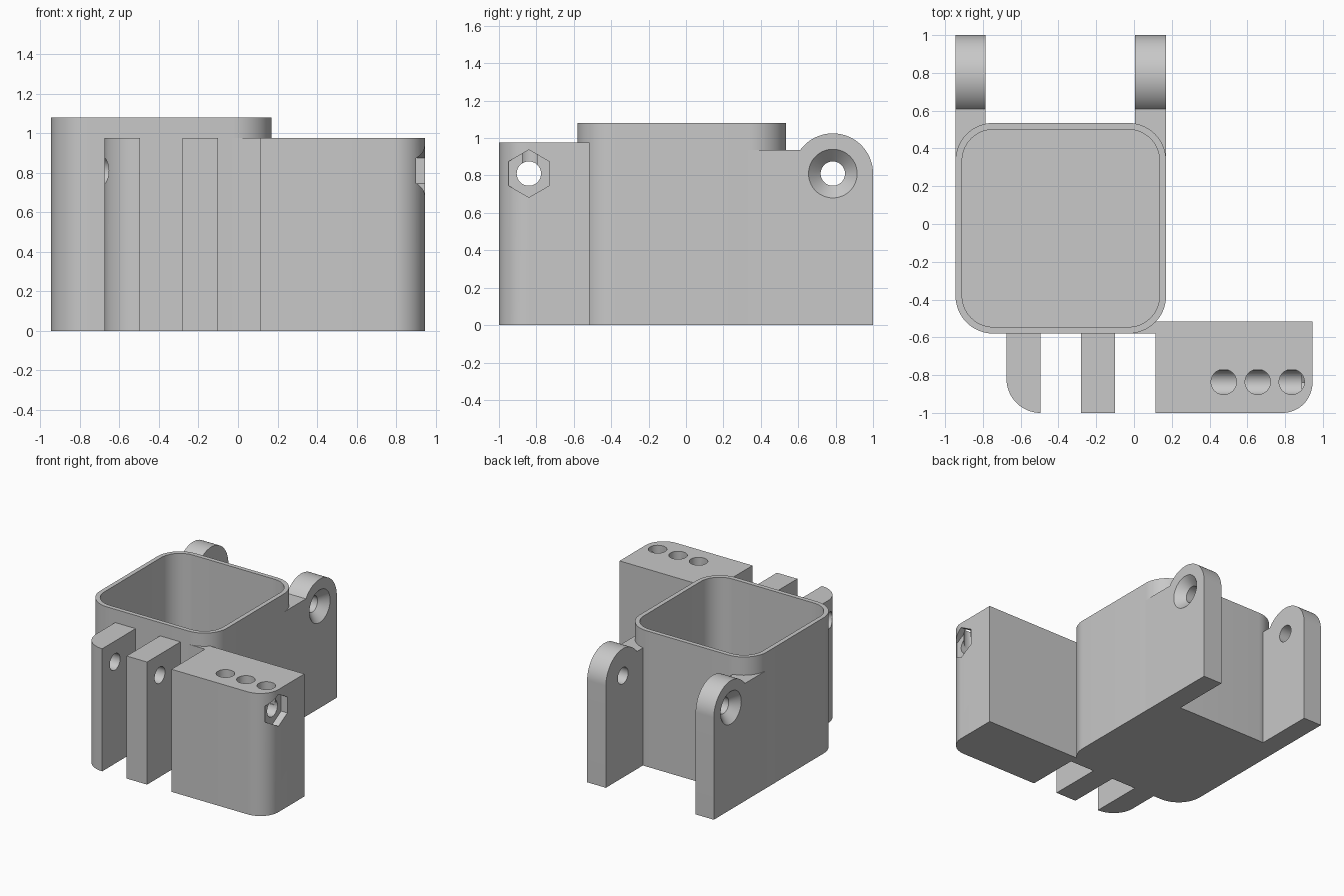
import bpy, bmesh
from math import cos, sin, radians, acos, degrees

cube = bpy.data.objects.get("Cube")
if cube:
    bpy.data.objects.remove(cube, do_unlink=True)

grey = bpy.data.materials.new("plain grey")
grey.use_nodes = True
colour = (0.58, 0.58, 0.58, 1)
grey.diffuse_color = colour
grey.node_tree.nodes["Principled BSDF"].inputs["Base Color"].default_value = colour


def arc(cx, cy, r, start, end, n=16):
    steps = [radians(start + (end - start) * i / n) for i in range(n + 1)]
    return [(cx + r * cos(a), cy + r * sin(a)) for a in steps]


def circle(cx, cy, r, n=64, start=0):
    return arc(cx, cy, r, start, start + 360, n)[:-1]


def rounded_rect(x0, x1, y0, y1, r):
    return (arc(x1 - r, y0 + r, r, -90, 0) + arc(x1 - r, y1 - r, r, 0, 90)
            + arc(x0 + r, y1 - r, r, 90, 180) + arc(x0 + r, y0 + r, r, 180, 270))


def prism(name, outline, lo, hi, axis="z", end_outline=None):
    """Solid between two outlines, along z (outline in xy) or x (outline in yz)."""
    bm = bmesh.new()
    rings = []
    for pts, w in ((outline, lo), (end_outline or outline, hi)):
        rings.append([bm.verts.new((u, v, w) if axis == "z" else (w, u, v)) for u, v in pts])
    a, b = rings
    bm.faces.new(a)
    bm.faces.new(b)
    for i in range(len(a)):
        j = (i + 1) % len(a)
        bm.faces.new((a[i], a[j], b[j], b[i]))
    bmesh.ops.recalc_face_normals(bm, faces=bm.faces)
    mesh = bpy.data.meshes.new(name)
    bm.to_mesh(mesh)
    bm.free()
    mesh.materials.append(grey)
    obj = bpy.data.objects.new(name, mesh)
    bpy.context.collection.objects.link(obj)
    return obj


def finish(obj, cutters=()):
    """Cut the part, remove the cutters and smooth the curved walls."""
    bpy.ops.object.select_all(action="DESELECT")
    obj.select_set(True)
    bpy.context.view_layer.objects.active = obj
    for cutter in cutters:
        cutter.hide_render = True
        mod = obj.modifiers.new("cut", "BOOLEAN")
        mod.operation, mod.solver, mod.object = "DIFFERENCE", "EXACT", cutter
        bpy.ops.object.modifier_apply(modifier=mod.name)
        bpy.data.objects.remove(cutter, do_unlink=True)
    bpy.ops.object.shade_smooth_by_angle(angle=radians(30))


X0, X1, Y0, Y1, R = -0.945, 0.17, -0.58, 0.535, 0.2   # cup footprint
WALL = 0.035
TOP = 0.975                                           # height of the front parts
PIN_Z, PIN_R = 0.81, 0.065
FRONT_PIN_Y, BACK_PIN_Y = -0.84, 0.785


def cup_inset(d, lo):
    return prism("cutter", rounded_rect(X0 + d, X1 - d, Y0 + d, Y1 - d, R - d), lo, 1.3)


def pin(y, lo, hi):
    return prism("cutter", circle(y, PIN_Z, PIN_R), lo, hi, "x")


# Open cup with rounded corners
cup = prism("cup", rounded_rect(X0, X1, Y0, Y1, R), 0, 1.08)
finish(cup, [cup_inset(WALL, WALL)])

# Two back arms with round lugs and countersunk pin holes
lug_r, arm_top = 0.215, 0.935
meet = 180 - degrees(acos((1 - (arm_top - PIN_Z) ** 2 / lug_r ** 2) ** 0.5))
arm_profile = ([(Y1 - R, 0), (1, 0)] + arc(BACK_PIN_Y, PIN_Z, lug_r, 0, meet, 40)
               + [(Y1 - R, arm_top)])
for name, outer, inner in (("back_arm_right", X0, -0.785), ("back_arm_left", X1, 0.005)):
    side = 1 if outer > inner else -1
    arm = prism(name, arm_profile, min(outer, inner), max(outer, inner), "x")
    # the cone continues slightly past the face for a clean cut
    sink = prism("cutter", circle(BACK_PIN_Y, PIN_Z, 0.14), outer + side * 0.01,
                 outer - side * 0.065, "x", circle(BACK_PIN_Y, PIN_Z, PIN_R))
    finish(arm, [cup_inset(0.015, -0.1), pin(BACK_PIN_Y, -1.2, 0.5), sink])

# Front fins, the outer one with a rounded corner
outer_fin = prism("front_fin_outer", arc(-0.495, -0.82, 0.18, 180, 270)
                  + [(-0.495, -0.56), (-0.675, -0.56)], 0, TOP)
finish(outer_fin, [pin(FRONT_PIN_Y, -1, 0)])
inner_fin = prism("front_fin_inner", [(-0.28, -1), (-0.1, -1), (-0.1, -0.56), (-0.28, -0.56)], 0, TOP)
finish(inner_fin, [pin(FRONT_PIN_Y, -1, 0)])

# Front block with a filled cup corner, nut pocket and three top holes
block = prism("front_block", [(-0.03, Y0), (0.115, Y0), (0.115, -1)]
              + arc(0.785, -0.84, 0.16, -90, 0) + [(0.945, -0.515), (-0.03, -0.515)], 0, TOP)
cuts = [cup_inset(0.015, -0.1), pin(FRONT_PIN_Y, 0, 1.1),
        prism("cutter", circle(FRONT_PIN_Y, PIN_Z, 0.127, 6, 90), 0.89, 1.1, "x")]
for x in (0.475, 0.655, 0.835):
    cuts.append(prism("cutter", circle(x, -0.836, 0.067), 0.805, 1.1))
finish(block, cuts)
